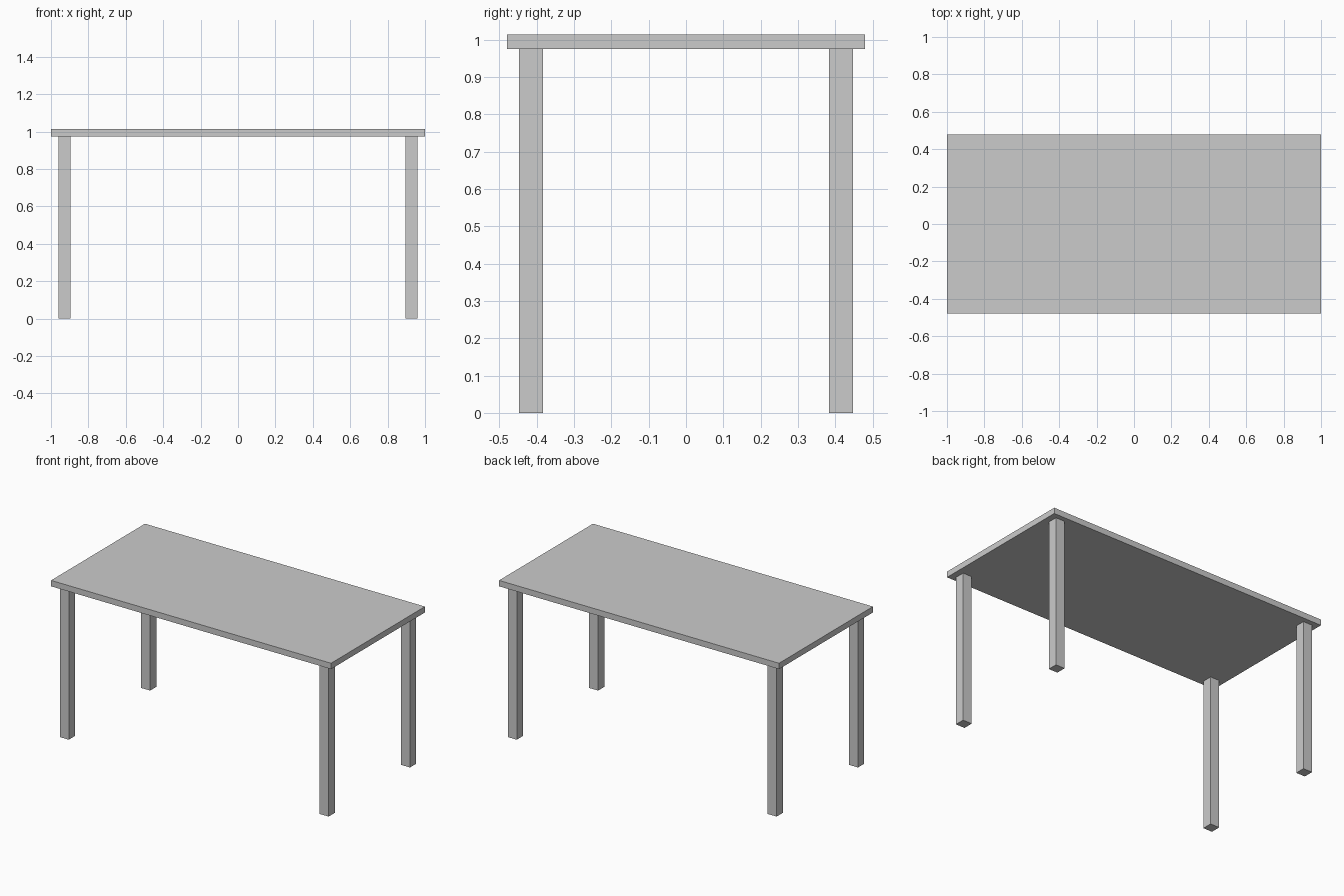
import bpy

if "Cube" in bpy.data.objects:
    bpy.data.objects.remove(bpy.data.objects["Cube"])


def box(name, lo, hi):
    """Axis-aligned box between two corners."""
    center = [(a + b) / 2 for a, b in zip(lo, hi)]
    size = [b - a for a, b in zip(lo, hi)]
    bpy.ops.mesh.primitive_cube_add(size=1, location=center)
    obj = bpy.context.object
    obj.name = name
    obj.scale = size
    bpy.ops.object.transform_apply(location=False, rotation=False, scale=True)
    return obj


TOP_Z, UNDER_Z = 1.013, 0.975
LEG_X, LEG_Y, HALF = 0.928, 0.415, 0.032

# Tabletop slab
box("tabletop", (-1, -0.479, UNDER_Z), (1, 0.479, TOP_Z))

# Four square legs inset from the corners
for side, sx in (("left", -1), ("right", 1)):
    for end, sy in (("front", -1), ("back", 1)):
        x, y = sx * LEG_X, sy * LEG_Y
        box(f"{end}_{side}_leg", (x - HALF, y - HALF, 0), (x + HALF, y + HALF, UNDER_Z))
